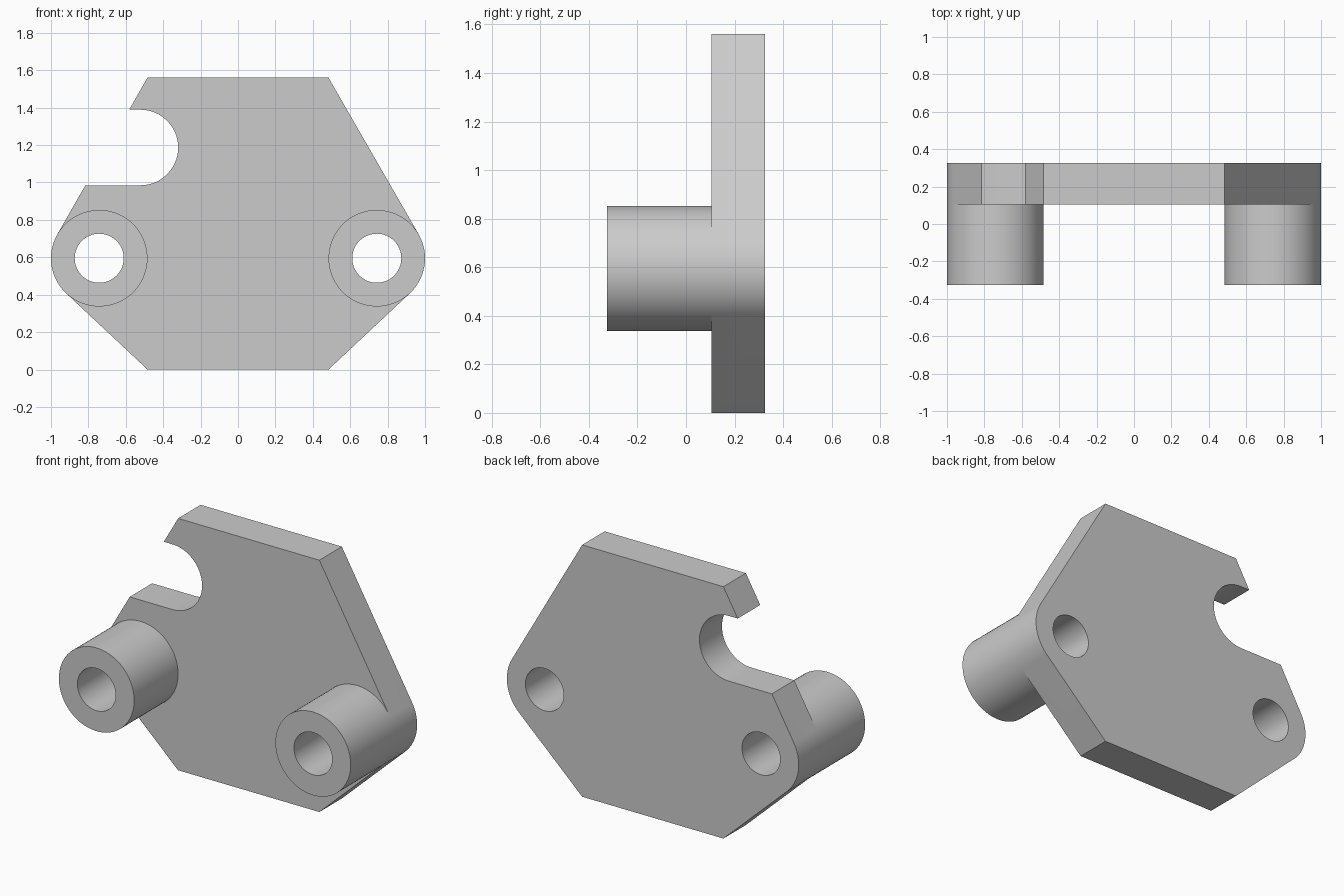
import bpy, bmesh
from math import sin, cos, pi, acos, atan2, hypot

if "Cube" in bpy.data.objects:
    bpy.data.objects.remove(bpy.data.objects["Cube"])

BACK, FACE, TIP = 0.325, 0.105, -0.325      # y of plate back, plate front, boss end
CX, CZ, R, HOLE = 0.742, 0.595, 0.258, 0.131
HALF, TOP = 0.484, 1.56
SLOT_X, SLOT_Z, SLOT_R = -0.522, 1.187, 0.202


def arc(cx, cz, r, a0, a1, n):
    return [(cx + r * cos(a0 + (a1 - a0) * i / n), cz + r * sin(a0 + (a1 - a0) * i / n))
            for i in range(n + 1)]


def mirror(pts):
    return [(-x, z) for x, z in reversed(pts)]


def wall(bm, pts, y0, y1, closed=True):
    n = len(pts)
    for i in range(n if closed else n - 1):
        (xa, za), (xb, zb) = pts[i], pts[(i + 1) % n]
        bm.faces.new([bm.verts.new(p) for p in
                      ((xa, y0, za), (xb, y0, zb), (xb, y1, zb), (xa, y1, za))])


def cap(bm, loops, y):
    edges = []
    for pts in loops:
        vs = [bm.verts.new((x, y, z)) for x, z in pts]
        edges += [bm.edges.new((vs[i - 1], vs[i])) for i in range(len(vs))]
    bmesh.ops.triangle_fill(bm, use_beauty=True, use_dissolve=False,
                            edges=edges, normal=(0, -1, 0))


# Angles where the straight plate sides run tangent into the boss circles
dx = HALF - CX
a_top = atan2(TOP - CZ, dx) - acos(R / hypot(dx, TOP - CZ))
a_bot = atan2(-CZ, dx) + acos(R / hypot(dx, CZ))
outer = arc(CX, CZ, R, a_bot, a_top, 20)
inner = arc(CX, CZ, R, a_bot, a_top - 2 * pi, 60)
hole = arc(CX, CZ, HOLE, 0, 2 * pi, 64)[:-1]


def outline(side):
    # Plate outline with the open slot in its upper left side
    return ([(HALF, 0)] + side + [(HALF, TOP), (-HALF, TOP), (-0.582, SLOT_Z + SLOT_R)]
            + arc(SLOT_X, SLOT_Z, SLOT_R, pi / 2, -pi / 2, 40)
            + [(-0.816, SLOT_Z - SLOT_R)] + mirror(side) + [(-HALF, 0)])


bm = bmesh.new()
# Plate: rim, back with two holes, front cut around the bosses
wall(bm, outline(outer), FACE, BACK)
cap(bm, [outline(outer), hole, mirror(hole)], BACK)
cap(bm, [outline(inner)], FACE)
# Bosses: outside, end ring and through hole
for flip in (list, mirror):
    wall(bm, flip(outer), TIP, FACE, False)
    wall(bm, flip(inner), TIP, FACE, False)
    wall(bm, flip(hole), TIP, BACK)
    cap(bm, [flip(outer + inner[-2:0:-1]), flip(hole)], TIP)

bmesh.ops.remove_doubles(bm, verts=bm.verts, dist=1e-5)
bmesh.ops.recalc_face_normals(bm, faces=bm.faces)
mesh = bpy.data.meshes.new("mounting_plate")
bm.to_mesh(mesh)
bm.free()
plate = bpy.data.objects.new("mounting_plate", mesh)
bpy.context.collection.objects.link(plate)

grey = bpy.data.materials.new("plain grey")
grey.diffuse_color = (0.6, 0.6, 0.6, 1)
grey.use_nodes = True
grey.node_tree.nodes["Principled BSDF"].inputs["Base Color"].default_value = grey.diffuse_color
mesh.materials.append(grey)

bpy.context.view_layer.objects.active = plate
plate.select_set(True)
bpy.ops.object.shade_smooth_by_angle(angle=pi / 6)
